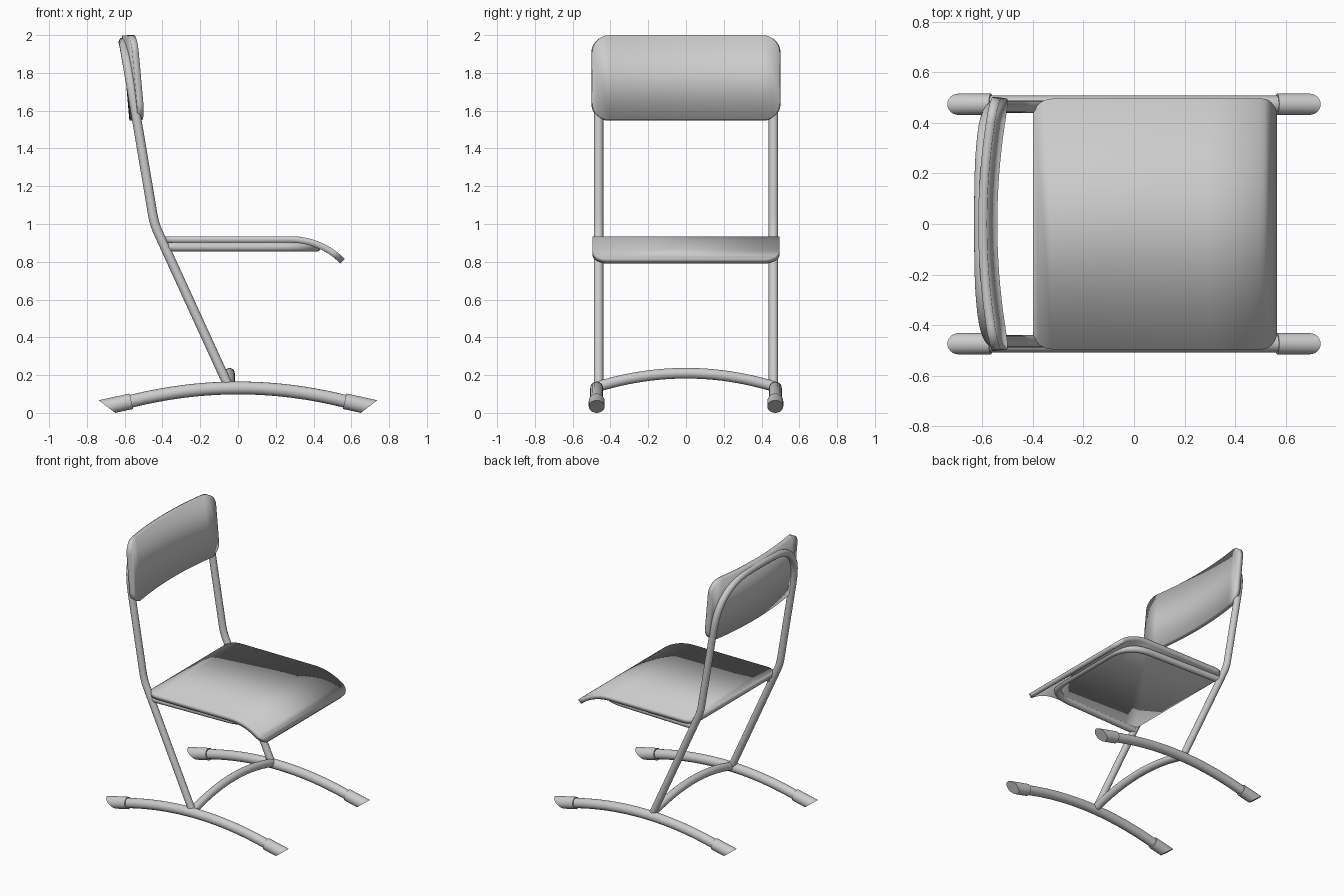
import bpy, bmesh, math
from mathutils import Vector, Matrix

if "Cube" in bpy.data.objects:
    bpy.data.objects.remove(bpy.data.objects["Cube"])


def smooth(ob, angle=35):
    bpy.ops.object.select_all(action='DESELECT')
    ob.select_set(True)
    bpy.context.view_layer.objects.active = ob
    bpy.ops.object.shade_smooth_by_angle(angle=math.radians(angle))


def mirror(ob, x, y):
    m = ob.modifiers.new("Mirror", 'MIRROR')
    m.use_axis = (x, y, False)
    m.use_mirror_merge = False


def fillet(pts, cuts, n=10):
    """Round the inner corners of a path; cuts = trim length per corner."""
    pts = [Vector(p) for p in pts]
    out = [pts[0]]
    for a, b, c, d in zip(pts, pts[1:], pts[2:], cuts):
        p, q = b + (a - b).normalized() * d, b + (c - b).normalized() * d
        for i in range(n + 1):
            t = i / n
            out.append(p * (1 - t) ** 2 + b * 2 * t * (1 - t) + q * t * t)
    return out + [pts[-1]]


def tube(name, pts, r):
    cu = bpy.data.curves.new(name, 'CURVE')
    cu.dimensions = '3D'
    cu.bevel_depth, cu.bevel_resolution, cu.use_fill_caps = r, 6, True
    sp = cu.splines.new('POLY')
    sp.points.add(len(pts) - 1)
    for p, co in zip(sp.points, pts):
        p.co = (*co, 1)
    ob = bpy.data.objects.new(name, cu)
    bpy.context.collection.objects.link(ob)
    bpy.ops.object.select_all(action='DESELECT')
    ob.select_set(True)
    bpy.context.view_layer.objects.active = ob
    bpy.ops.object.convert(target='MESH')
    ob = bpy.context.view_layer.objects.active
    smooth(ob, 50)
    return ob


def mesh_object(name, bm):
    me = bpy.data.meshes.new(name)
    bm.to_mesh(me)
    bm.free()
    ob = bpy.data.objects.new(name, me)
    bpy.context.collection.objects.link(ob)
    return ob


def panel(name, u0, u1, v0, v1, r, slices, shape, thick):
    """Rounded rectangle, sliced along u, bent by shape(u, v), thickened."""
    bm = bmesh.new()
    ring = []
    for k, (cu, cv) in enumerate([(u1 - r, v1 - r), (u0 + r, v1 - r),
                                  (u0 + r, v0 + r), (u1 - r, v0 + r)]):
        for i in range(9):
            a = math.pi / 2 * (k + i / 8)
            ring.append(bm.verts.new((cu + r * math.cos(a), cv + r * math.sin(a), 0)))
    bm.faces.new(ring)
    for u in slices:
        bmesh.ops.bisect_plane(bm, geom=bm.verts[:] + bm.edges[:] + bm.faces[:],
                               plane_co=(u, 0, 0), plane_no=(1, 0, 0), dist=1e-5)
    for v in bm.verts:
        v.co = shape(v.co.x, v.co.y)
    ob = mesh_object(name, bm)
    s = ob.modifiers.new("Thickness", 'SOLIDIFY')
    s.thickness, s.offset = thick, -1
    smooth(ob)
    return ob


# Seat board with its front edge curling down
BEND, R = 0.28, 0.40


def seat_shape(u, v):
    if u <= BEND:
        return Vector((u, v, 0.935))
    a = (u - BEND) / R
    return Vector((BEND + R * math.sin(a), v, 0.935 - R * (1 - math.cos(a))))


panel("seat", -0.40, 0.598, -0.495, 0.495, 0.075,
      [BEND + 0.318 * i / 14 for i in range(14)], seat_shape, 0.034)


# Backrest board, leaning back and bowed around the sitter
def back_shape(u, v):
    return Vector((-0.54 - (v - 1.55) * 0.09 + 0.047 * (u / 0.495) ** 2, u, v))


panel("backrest", -0.495, 0.495, 1.55, 2.0, 0.09,
      [-0.4 + 0.8 * i / 16 for i in range(17)], back_shape, 0.035)

# Legs and back hoop: one continuous bent tube
LY = 0.463
side = [(-0.045, 0.13), (-0.443, 1.0)]
path = [(x, LY, z) for x, z in side] + [(-0.602, LY, 1.945), (-0.608, 0, 1.965),
                                        (-0.602, -LY, 1.945)]
path += [(x, -LY, z) for x, z in reversed(side)]
tube("leg_and_back_frame", fillet(path, [0.05, 0.32, 0.1, 0.32, 0.05]), 0.025)

# Seat support: U-shaped tube under the seat
tube("seat_support", fillet([(-0.375, 0.455, 0.878), (0.415, 0.43, 0.878),
                             (0.415, -0.43, 0.878), (-0.375, -0.455, 0.878)],
                            [0.2, 0.2]), 0.024)

# Arched cross bar between the runners
tube("cross_bar", [(-0.045, 0.465 * t, 0.21 - 0.07 * t * t)
                   for t in (i / 12 for i in range(-12, 13))], 0.028)

# Arched floor runners
runner = tube("floor_runner", [(x, 0.473, 0.132 - 0.22 * x * x)
                               for x in (0.6 * i / 14 for i in range(-14, 15))], 0.034)
mirror(runner, False, True)

# Foot sleeves on the runner ends, cut at a slant
bm = bmesh.new()
axis = Vector((1, 0, -0.22)).normalized()
start = Vector((0.565, 0.473, 0.043 + 0.085 * 0.22))
length = 0.3
bmesh.ops.create_cone(bm, cap_ends=True, segments=24, radius1=0.042, radius2=0.042,
                      depth=length,
                      matrix=Matrix.Translation(start + axis * length / 2)
                      @ axis.to_track_quat('Z', 'Y').to_matrix().to_4x4())
cut = bmesh.ops.bisect_plane(bm, geom=bm.verts[:] + bm.edges[:] + bm.faces[:],
                             plane_co=(0.65, 0.473, 0), plane_no=(0.065, 0, -0.085),
                             clear_outer=True)
bmesh.ops.contextual_create(bm, geom=[e for e in cut['geom_cut']
                                      if isinstance(e, bmesh.types.BMEdge)])
bmesh.ops.recalc_face_normals(bm, faces=bm.faces[:])
foot = mesh_object("foot_sleeve", bm)
mirror(foot, True, True)
smooth(foot)
